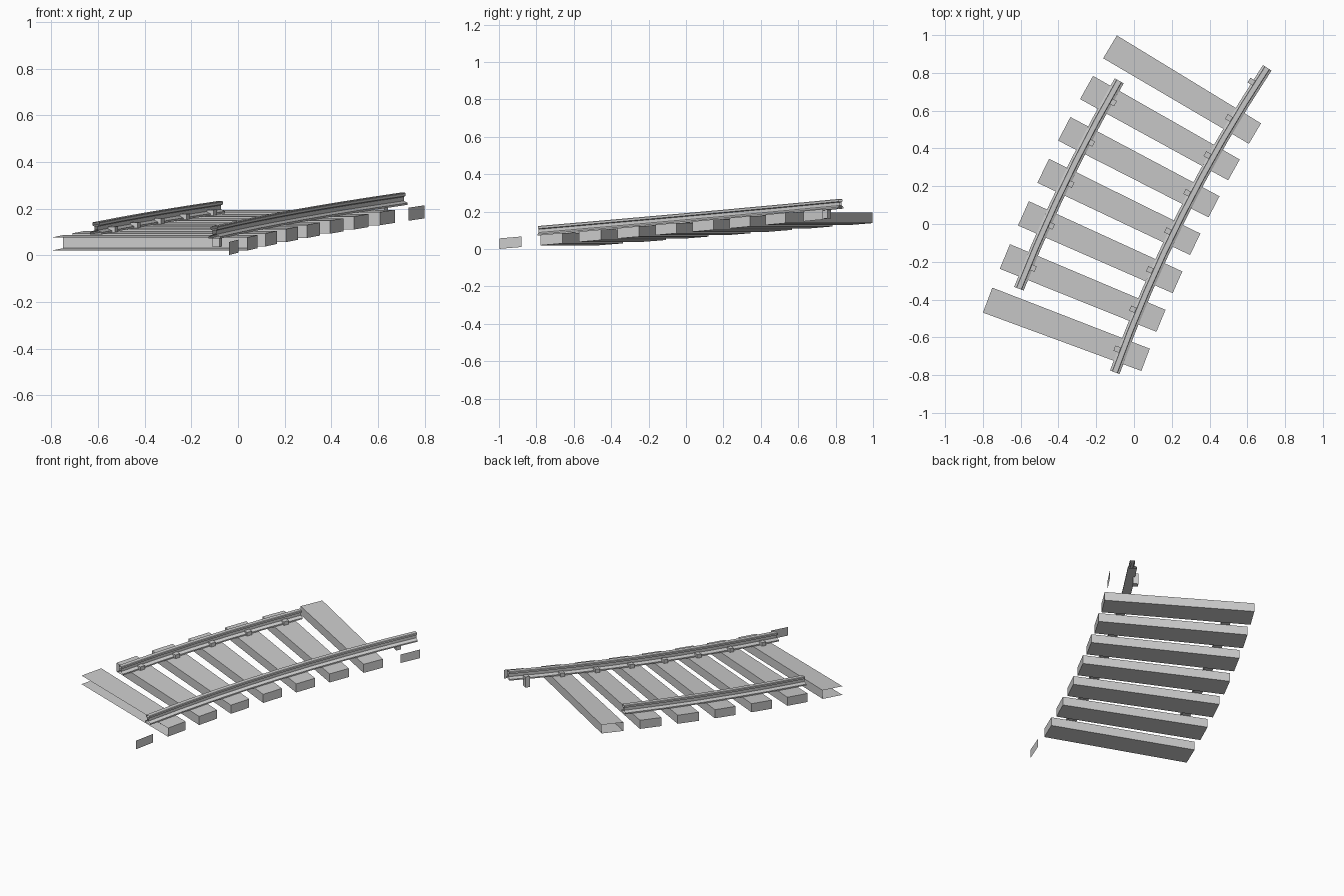
import bpy
from math import sin, cos, radians

if "Cube" in bpy.data.objects:
    bpy.data.objects.remove(bpy.data.objects["Cube"])

# Track bend: arc centre, mid radius, sleeper angle step and climb per sleeper
CX, CY, R = 7.061, -3.364, 7.93
A1, STEP, CLIMB = 20.7, 1.7, 0.0181
SLEEPER_H = 0.056


def sleeper_angle(i):
    return {0: 18.92, 8: 32.72}.get(i, A1 + STEP * (i - 1))


def bend(u, a, h):
    """u = offset to the right of the track middle, a = arc angle, h = height"""
    r, t = R - u, radians(a)
    z = 0.007 + CLIMB * ((a - A1) / STEP + 1) + h
    return (CX - r * cos(t), CY + r * sin(t), z)


def add_mesh(name, verts, faces):
    me = bpy.data.meshes.new(name)
    me.from_pydata(verts, [], faces)
    me.update()
    ob = bpy.data.objects.new(name, me)
    bpy.context.collection.objects.link(ob)
    return ob


SIDES = {
    "bottom": (0, 2, 3, 1), "top": (4, 5, 7, 6),
    "front": (0, 1, 5, 4), "back": (2, 6, 7, 3),
    "left": (0, 4, 6, 2), "right": (1, 3, 7, 5),
}


def bent_box(name, u, a, h, keep=tuple(SIDES)):
    verts = [bend(x, y, z) for z in h for y in a for x in u]
    if len(keep) == 1:
        verts = [verts[i] for i in SIDES[keep[0]]]
        return add_mesh(name, verts, [(0, 1, 2, 3)])
    return add_mesh(name, verts, [SIDES[k] for k in keep])


# Sleepers: cut-off ends of the track leave some open or with only an end face
open_sides = {1: ("front", "left"), 7: ("left",)}
for i in range(9):
    a = sleeper_angle(i)
    keep = ("right",) if i in (0, 8) else tuple(
        s for s in SIDES if s not in open_sides.get(i, ()))
    name = f"sleeper_end_{i}" if i in (0, 8) else f"sleeper_{i}"
    bent_box(name, (-0.447, 0.447), (a - 0.482, a + 0.482), (0, SLEEPER_H), keep)

# Rail cross-section: foot, web and head (right half, mirrored)
half = [(0.027, 0), (0.027, 0.008), (0.007, 0.017), (0.007, 0.034),
        (0.016, 0.038), (0.016, 0.049), (0.013, 0.052)]
profile = half + [(-x, z) for x, z in reversed(half)]


def rail(name, u, start, segments):
    n = len(profile)
    verts = [bend(u + x, start + STEP * k, SLEEPER_H + z)
             for k in range(segments + 1) for x, z in profile]
    faces = []
    for k in range(segments):
        for j in range(n):
            b, c = k * n + j, k * n + (j + 1) % n
            faces.append((b, b + n, c + n, c))
    add_mesh(name, verts, faces)


rail("right_rail", 0.317, 19.8, 8)
rail("left_rail", -0.314, 21.5, 5)

# Rail clips on the inner side of each rail
for side, s, rng in (("right", 1, range(1, 9)), ("left", -1, range(2, 7))):
    for i in rng:
        a = A1 + STEP * (i - 1)
        u = sorted((s * 0.303, s * 0.271))
        bent_box(f"{side}_clip_{i}", u, (a - 0.11, a + 0.11),
                 (SLEEPER_H - 0.045, SLEEPER_H + 0.024))
